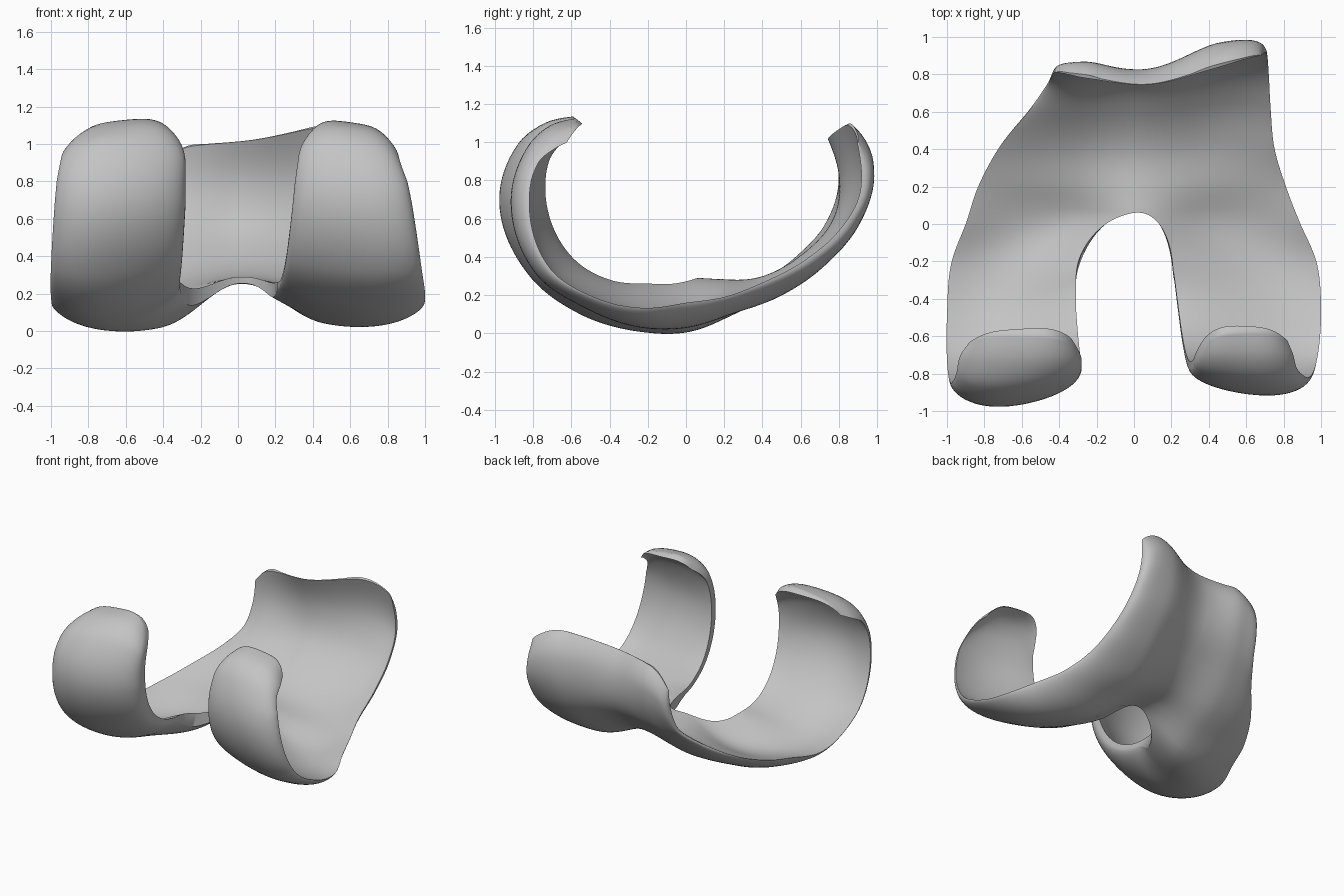
import bpy, bmesh
from math import sin, cos, pi, radians

if "Cube" in bpy.data.objects:
    bpy.data.objects.remove(bpy.data.objects["Cube"])

AXIS_Z = 0.68   # height of the axis the shell wraps around
SEAM = 0.02     # x of the groove between the two lobes
APEX = 99       # angle at which the notch closes
STEPS = 28      # columns across each lobe

# angle, right lobe (side x, rim radius, crest radius), left lobe (same), inner seam radius
KNOTS = [
    (-38, -.88, .71, .74, .82, .70, .72, .70),
    (-30, -.93, .76, .85, .85, .75, .82, .73),
    (-20, -.95, .83, .93, .87, .80, .88, .75),
    (0, -.98, .85, .97, .93, .82, .91, .73),
    (25, -1, .80, .89, .98, .79, .85, .66),
    (45, -1, .70, .80, 1, .69, .75, .565),
    (68, -.98, .60, .71, .98, .59, .68, .445),
    (90, -.90, .53, .67, .89, .52, .64, .39),
    (113, -.83, .53, .63, .81, .53, .62, .43),
    (135, -.72, .58, .66, .75, .58, .69, .545),
    (155, -.57, .66, .72, .73, .69, .79, .655),
    (173, -.47, .75, .815, .72, .82, .91, .77),
    (187, -.44, .79, .875, .71, .91, .967, .81),
    (204, -.42, .83, .91, .68, .95, .977, .815),
]


def clamp(v):
    return max(0.0, min(1.0, v))


def smooth(v):
    v = clamp(v)
    return v * v * (3 - 2 * v)


def mix(a, b, t):
    return a + (b - a) * t


def section(angle):
    """Cubic interpolation of the section values at an angle."""
    i = 0
    while i < len(KNOTS) - 2 and angle > KNOTS[i + 1][0]:
        i += 1
    a, b = KNOTS[i], KNOTS[i + 1]
    p, q = KNOTS[max(i - 1, 0)], KNOTS[min(i + 2, len(KNOTS) - 1)]
    h = b[0] - a[0]
    t = (angle - a[0]) / h
    out = []
    for k in range(1, 8):
        ma = (b[k] - p[k]) / (b[0] - p[0]) * h
        mb = (q[k] - a[k]) / (q[0] - a[0]) * h
        out.append(mix(a[k], b[k], smooth(t))
                   + ma * t * (1 - t) ** 2 - mb * t * t * (1 - t))
    return out


def notch_x(angle, side):
    """Notch wall of a lobe, and the gentler line its section is laid out to."""
    w = clamp((APEX - angle) / 45)
    arch = (1 - (1 - w) ** 2) ** (0.65 if side < 0 else 0.5)
    squeeze = 0.06 * clamp((-18 - angle) / 20) ** 2
    if side < 0:
        width = -0.33
        shift = 0.03 * clamp((40 - angle) / 40) - squeeze
    else:
        width = 0.19
        shift = 0.11 * clamp((60 - angle) / 80) + squeeze
    return [SEAM + width * k + shift for k in (arch, smooth(w))]


def point(x, angle, r):
    a = radians(angle)
    return (x, -r * cos(a), AXIS_Z - r * sin(a))


def lobe_row(angle, side):
    """Outer and inner points across one lobe, from its side to the notch."""
    xl, rl, cl, xr, rr, cr, seam_in = section(angle)
    x0, rim, crest = (xl, rl, cl) if side < 0 else (xr, rr, cr)
    wall_x, line_x = notch_x(angle, side)
    joined = smooth((angle - 68) / 31)
    flange = smooth((angle - 110) / 60)
    base = smooth((angle - 15) / 40)
    tip = clamp((-8 - angle) / 30)
    top = smooth((angle - 145) / 59)
    seam_out = seam_in + 0.035 - 0.012 * flange
    thick = mix(0.1 - 0.065 * tip ** 2, 0.075, flange)
    # rounded lip at the top of the flange
    lip = 0.05 * clamp((angle - 192) / 12) ** 2
    outer, inner = [], []
    for j in range(STEPS + 1):
        x = mix(x0, wall_x, (1 - cos(pi * j / STEPS)) / 2)
        s = clamp((x - x0) / (line_x - x0))
        # the crest lies nearer the side on the flange
        c = s ** mix(1.13 if side < 0 else 1, 0.65, flange)
        soft = 0.5 - 0.5 * cos(2 * pi * c)
        f = max(0, 1 - abs(2 * c - 1) ** 2.1) ** mix(0.5, 0.68, base)
        g = sin(pi * c)
        if c > 0.5:
            f, g = mix(f, soft, joined), mix(g, soft, joined)
        e = smooth(s)
        r_out = mix(rim, seam_out, e) + (crest - (rim + seam_out) / 2) * f
        r_in = mix(rim, seam_in, e) + (crest - thick - (rim + seam_in) / 2) * g
        r_in = min(r_in, r_out)
        curl = lip * min(1, (r_out - r_in) / 0.06)
        # rounded tip corners, sloping flange top with rounded corners
        bend = tip * (8 * (2 * s - 1) ** 4 + 3 * (1 - s) ** 2)
        bend += top * (8 * x - 7 * x * x - 7 * max(0, 1 - 2.5 * s) ** 2)
        outer.append(point(x, angle + bend, r_out - curl))
        inner.append(point(x, angle + bend, r_in))
    return outer, inner


# Shell: two curved lobes that join into a flange behind the notch
angles = sorted([-38 + 2 * i for i in range(122)] + [APEX, 97, 98.3, -37, -35])
bm = bmesh.new()


def add_strip(rows):
    for a, b in zip(rows, rows[1:]):
        for j in range(len(a) - 1):
            bm.faces.new((a[j], a[j + 1], b[j + 1], b[j]))


for side in (-1, 1):
    outs, ins = [], []
    for angle in angles:
        o, i = lobe_row(angle, side)
        outs.append([bm.verts.new(p) for p in o])
        ins.append([bm.verts.new(p) for p in i])
    add_strip(outs)
    add_strip(ins)
    # end caps at the lobe tip and the flange lip
    add_strip([outs[0], ins[0]])
    add_strip([outs[-1], ins[-1]])
    # side rim and notch wall
    add_strip([[r[0] for r in outs], [r[0] for r in ins]])
    last = angles.index(APEX) + 1
    add_strip([[r[-1] for r in outs[:last]], [r[-1] for r in ins[:last]]])

bmesh.ops.remove_doubles(bm, verts=bm.verts, dist=0.0004)
bmesh.ops.recalc_face_normals(bm, faces=bm.faces)
mesh = bpy.data.meshes.new("curved_shell")
bm.to_mesh(mesh)
bm.free()
shell = bpy.data.objects.new("curved_shell", mesh)
bpy.context.collection.objects.link(shell)

# Plain grey metal
grey = bpy.data.materials.new("grey_metal")
grey.use_nodes = True
colour = (0.55, 0.55, 0.55, 1)
grey.diffuse_color = colour
grey.node_tree.nodes["Principled BSDF"].inputs["Base Color"].default_value = colour
mesh.materials.append(grey)

bpy.ops.object.select_all(action="DESELECT")
shell.select_set(True)
bpy.context.view_layer.objects.active = shell
bpy.ops.object.shade_smooth_by_angle(angle=radians(50))
